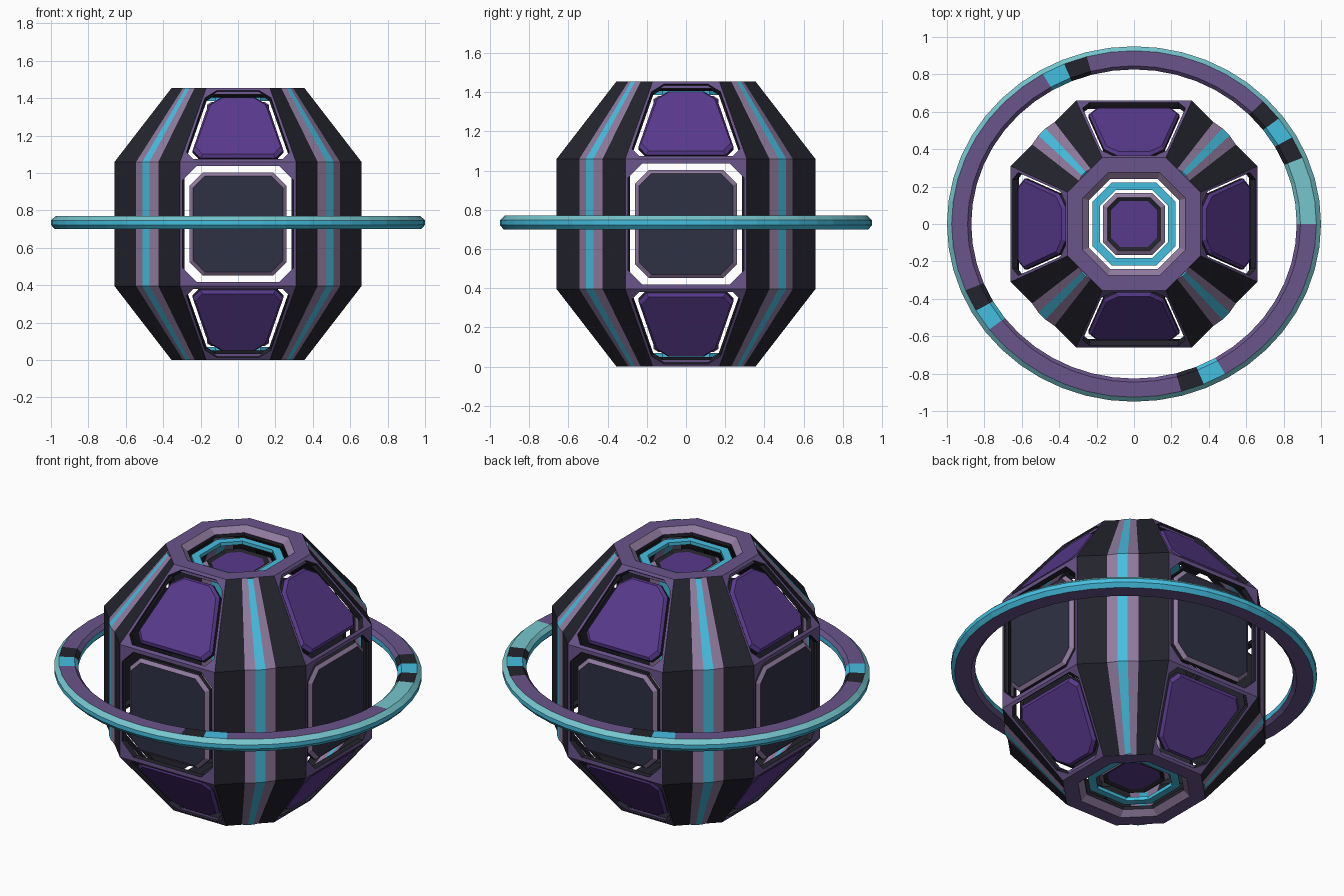
import bpy, bmesh, math
from mathutils import Vector, Matrix

if "Cube" in bpy.data.objects:
    bpy.data.objects.remove(bpy.data.objects["Cube"])


# Materials: one per flat colour
def material(name, hex_code):
    rgb = [int(hex_code[i:i + 2], 16) / 255 for i in (0, 2, 4)]
    col = [c / 12.92 if c < 0.04 else ((c + 0.055) / 1.055) ** 2.4 for c in rgb] + [1]
    m = bpy.data.materials.new(name)
    m.use_nodes = True
    m.diffuse_color = col
    m.node_tree.nodes["Principled BSDF"].inputs["Base Color"].default_value = col
    return m


MATS = [material(*p) for p in (
    ("charcoal", "23232d"), ("frame_purple", "69558a"), ("panel_violet", "583a8c"),
    ("navy", "2f3145"), ("mauve", "917b9f"), ("cyan", "45bfe0"), ("pale_teal", "76c6ce"))]
CHARCOAL, FRAME, VIOLET, NAVY, MAUVE, CYAN, TEAL = range(len(MATS))


def finish(name, bm):
    me = bpy.data.meshes.new(name)
    bm.to_mesh(me)
    bm.free()
    for m in MATS:
        me.materials.append(m)
    ob = bpy.data.objects.new(name, me)
    bpy.context.collection.objects.link(ob)
    return ob


def skin(name, loops, mats, cap=None):
    """Bridge successive loops; close into a ring, or cap both ends."""
    bm = bmesh.new()
    rows = [[bm.verts.new(p) for p in loop] for loop in loops]
    pairs = list(zip(rows, rows[1:]))
    if cap is None:
        pairs.append((rows[-1], rows[0]))
    n = len(rows[0])
    for (a, b), m in zip(pairs, mats):
        for i in range(n):
            j = (i + 1) % n
            bm.faces.new((a[i], a[j], b[j], b[i])).material_index = m
    if cap is not None:
        bm.faces.new(rows[0]).material_index = CHARCOAL
        bm.faces.new(rows[-1]).material_index = cap
    bmesh.ops.recalc_face_normals(bm, faces=bm.faces)
    return finish(name, bm)


def trapezoid(wb, wt, vb, vt, c):
    """Trapezoid with its four corners cut by length c."""
    q = [Vector(p) for p in ((-wb, vb), (wb, vb), (wt, vt), (-wt, vt))]
    pts = []
    for i, p in enumerate(q):
        for o in (q[i - 1], q[(i + 1) % 4]):
            pts.append(p + c * (o - p).normalized())
    return pts


# Body levels: height, face distance, half face width
LEVELS = [(0, 0.355, 0.17), (0.395, 0.66, 0.31), (1.06, 0.66, 0.31), (1.455, 0.355, 0.17)]
MID = 0.7275
WALL = 0.035


def side_face(name, row, side, hole, panel, rim, center_mat, rim_mat):
    (z0, r0, w0), (z1, r1, w1) = LEVELS[row], LEVELS[row + 1]
    up = Vector((0, r0 - r1, z1 - z0))
    half = up.length / 2
    up.normalize()
    right = Vector((1, 0, 0))
    out = right.cross(up)
    mid = Vector((0, -(r0 + r1) / 2, (z0 + z1) / 2))
    turn = Matrix.Rotation(side * math.pi / 2, 3, 'Z')

    def place(pts, depth):
        return [turn @ (mid + right * p.x + up * p.y + out * depth) for p in pts]

    edge = trapezoid(w0, w1, -half, half, 0.001)
    back = trapezoid(w0 - 0.014, w1 - 0.014, -half + 0.012, half - 0.012, 0.001)
    opening = trapezoid(*hole)
    skin(name + "_frame", [place(edge, 0), place(opening, 0), place(opening, -WALL),
                           place(back, -WALL)], [FRAME, CHARCOAL, CHARCOAL, FRAME])
    outer, inner = trapezoid(*panel), trapezoid(*rim)
    skin(name + "_panel", [place(outer, -0.045), place(outer, -0.022), place(inner, -0.006)],
         [CHARCOAL, rim_mat], center_mat)


def flip(t):
    wb, wt, vb, vt, c = t
    return wt, wb, -vt, -vb, c


slope = [(0.288, 0.163, -0.232, 0.232, 0.05), (0.257, 0.145, -0.208, 0.203, 0.055),
         (0.242, 0.133, -0.193, 0.19, 0.052)]
wall = [(0.296, 0.296, -0.31, 0.31, 0.075), (0.26, 0.26, -0.275, 0.275, 0.07),
        (0.24, 0.24, -0.257, 0.257, 0.062)]
for side, label in enumerate(("front", "left", "back", "right")):
    side_face(label + "_lower", 0, side, *map(flip, slope), VIOLET, VIOLET)
    side_face(label + "_middle", 1, side, *wall, NAVY, MAUVE)
    side_face(label + "_upper", 2, side, *slope, VIOLET, VIOLET)

# Striped diagonal struts with a slightly raised centre band
FRACTIONS = [0, 0.33, 0.445, 0.555, 0.67, 1]
RAISE = [0, 0, 0.01, 0.01, 0, 0]
STRIPES = [CHARCOAL, MAUVE, CYAN, MAUVE, CHARCOAL]
for side, label in enumerate(("front_left", "back_left", "back_right", "front_right")):
    bm = bmesh.new()
    turn = Matrix.Rotation(side * math.pi / 2, 3, 'Z')
    lift = Vector((1, -1, 0)).normalized()
    grid = []
    for z, r, w in LEVELS:
        a, b = Vector((w, -r, z)), Vector((r, -w, z))
        grid.append([bm.verts.new(turn @ (a.lerp(b, f) + lift * h))
                     for f, h in zip(FRACTIONS, RAISE)])
    for lo, hi in zip(grid, grid[1:]):
        for i, m in enumerate(STRIPES):
            bm.faces.new((lo[i], lo[i + 1], hi[i + 1], hi[i])).material_index = m
    strut = finish(label + "_strut", bm)
    mod = strut.modifiers.new("thickness", 'SOLIDIFY')
    mod.thickness = WALL
    mod.offset = -1


# End caps: rim, floating ring and core, mirrored top and bottom
def octagon(r, depth, end, ratio=0.5):
    pts = []
    for k in range(4):
        turn = Matrix.Rotation(k * math.pi / 2, 3, 'Z')
        for s in (-1, 1):
            pts.append(turn @ Vector((s * r * ratio, -r, MID + end * (MID - depth))))
    return pts


for end, label in ((1, "top"), (-1, "bottom")):
    skin(label + "_rim", [octagon(0.355, 0, end, 0.48), octagon(0.275, 0, end),
                          octagon(0.24, 0.03, end, 0.53), octagon(0.24, 0.05, end, 0.53),
                          octagon(0.36, 0.035, end, 0.48)],
         [FRAME, MAUVE, CHARCOAL, CHARCOAL, FRAME])
    skin(label + "_glow_ring", [octagon(0.222, 0.05, end, 0.54), octagon(0.182, 0.05, end, 0.54),
                                octagon(0.182, 0.07, end, 0.54), octagon(0.222, 0.07, end, 0.54)],
         [CYAN] * 4)
    skin(label + "_core", [octagon(0.165, 0.13, end, 0.6), octagon(0.165, 0.09, end, 0.6),
                           octagon(0.143, 0.075, end, 0.6), octagon(0.122, 0.085, end, 0.6)],
         [MAUVE, MAUVE, CHARCOAL], VIOLET)

# Orbit ring: slightly oval, with coloured blocks on its upper side
SEGMENTS = 48
PROFILE = [(1.0, 0.012), (1.0, -0.012), (0.98, -0.035), (0.89, -0.035),
           (0.87, -0.015), (0.87, 0.015), (0.89, 0.035), (0.975, 0.035)]
SIDES = [CYAN, CYAN, FRAME, FRAME, CYAN, FRAME, FRAME, TEAL]
BLOCKS = {0: TEAL, 1: TEAL, 2: TEAL, 3: CHARCOAL, 4: CYAN, 5: CHARCOAL, 14: CHARCOAL,
          15: CYAN, 27: CHARCOAL, 28: CYAN, 38: CHARCOAL, 39: CYAN}
bm = bmesh.new()
hoop = []
for s in range(SEGMENTS):
    t = 2 * math.pi * s / SEGMENTS
    hoop.append([bm.verts.new((r * math.cos(t), 0.95 * r * math.sin(t), 0.735 + z))
                 for r, z in PROFILE])
for s in range(SEGMENTS):
    a, b = hoop[s], hoop[(s + 1) % SEGMENTS]
    for i, m in enumerate(SIDES):
        j = (i + 1) % len(SIDES)
        f = bm.faces.new((a[i], a[j], b[j], b[i]))
        f.material_index = BLOCKS.get(s, m) if i in (5, 6) else m
bmesh.ops.recalc_face_normals(bm, faces=bm.faces)
finish("orbit_ring", bm)
